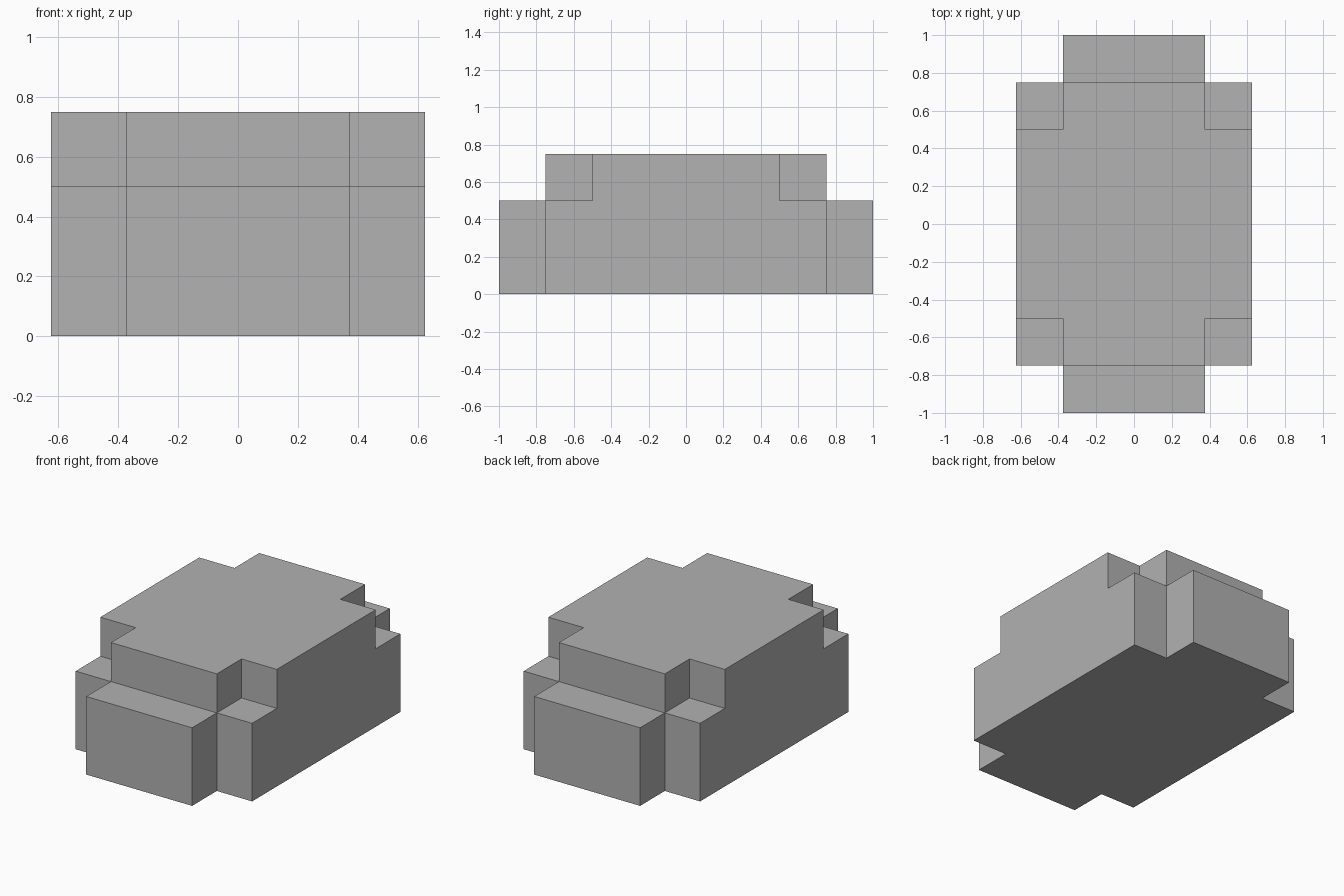
import bpy
import bmesh
import math
from itertools import product
from mathutils import Vector

default = bpy.data.objects.get("Cube")
if default:
    bpy.data.objects.remove(default, do_unlink=True)

# Plain grey material
grey = bpy.data.materials.new("plain grey")
grey.use_nodes = True
colour = (0.445, 0.445, 0.445, 1)
grey.diffuse_color = colour
grey.node_tree.nodes["Principled BSDF"].inputs["Base Color"].default_value = colour

# Half extents of the core and of its outer steps
CORE_X, WIDE_X = 0.375, 0.625
SHORT_Y, MID_Y, LONG_Y = 0.5, 0.75, 1.0
STEP_Z, TOP_Z = 0.5, 0.75


def cross_outline(inner_y, outer_y):
    """Plus-shaped outline, counter-clockwise, from one mirrored corner."""
    corner = [(WIDE_X, inner_y), (CORE_X, inner_y), (CORE_X, outer_y)]
    back = corner + [(-x, y) for x, y in reversed(corner)]
    return back + [(-x, -y) for x, y in back]


def solid_at(p):
    """Whether a point lies inside the stepped body."""
    if not 0 < p.z < TOP_Z:
        return False
    inner, outer = (MID_Y, LONG_Y) if p.z < STEP_Z else (SHORT_Y, MID_Y)
    x, y = abs(p.x), abs(p.y)
    return (x < WIDE_X and y < inner) or (x < CORE_X and y < outer)


# Planes where the two cross-shaped layers change outline
corners = cross_outline(MID_Y, LONG_Y) + cross_outline(SHORT_Y, MID_Y)
cuts = [sorted({c[0] for c in corners}),
        sorted({c[1] for c in corners}),
        [0, STEP_Z, TOP_Z]]

# Skin of the body: keep only faces between solid and empty space
bm = bmesh.new()
for cell in product(*(list(zip(c, c[1:])) for c in cuts)):
    centre = Vector([(a + b) / 2 for a, b in cell])
    if not solid_at(centre):
        continue
    for axis, side in product(range(3), (0, 1)):
        outside = centre.copy()
        outside[axis] = cell[axis][side] + (0.01 if side else -0.01)
        if solid_at(outside):
            continue
        u, v = (axis + 1) % 3, (axis + 2) % 3
        ring = []
        for i, j in ((0, 0), (1, 0), (1, 1), (0, 1)):
            co = Vector()
            co[axis], co[u], co[v] = cell[axis][side], cell[u][i], cell[v][j]
            ring.append(bm.verts.new(co))
        bm.faces.new(ring if side else ring[::-1])

# Weld and merge flat neighbours into clean panels
bmesh.ops.remove_doubles(bm, verts=bm.verts, dist=0.001)
bmesh.ops.dissolve_limit(bm, angle_limit=math.radians(1),
                         verts=bm.verts, edges=bm.edges)
bmesh.ops.recalc_face_normals(bm, faces=bm.faces)

mesh = bpy.data.meshes.new("stepped_block")
bm.to_mesh(mesh)
bm.free()
mesh.materials.append(grey)
bpy.context.collection.objects.link(bpy.data.objects.new("stepped_block", mesh))
